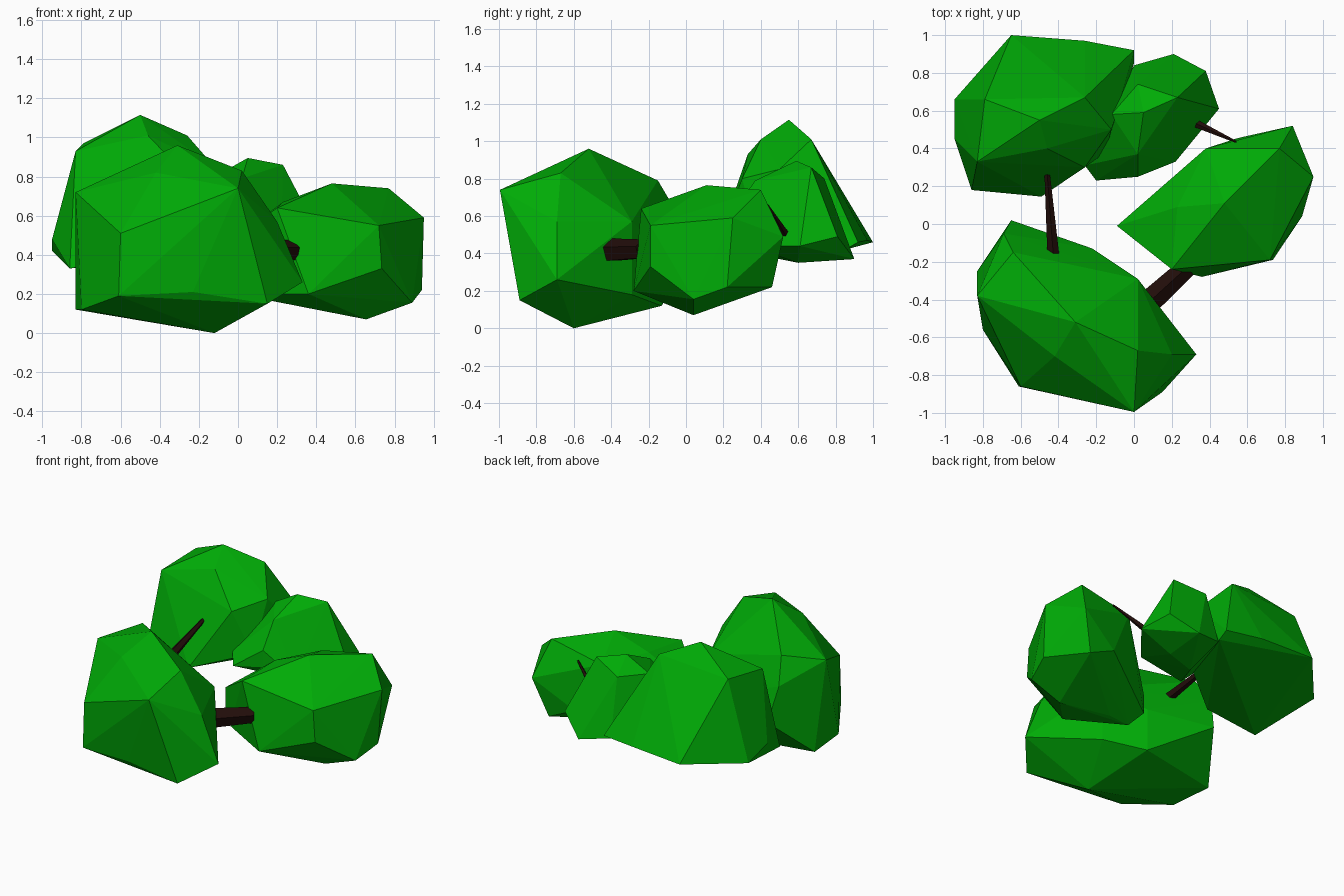
import bpy, bmesh
from mathutils import Vector


def material(name, rgb):
    m = bpy.data.materials.new(name)
    m.diffuse_color = (*rgb, 1)
    return m


LEAF = material("leaf_green", (0.0, 0.41, 0.002))
BARK = material("dark_bark", (0.016, 0.004, 0.003))


def finish(bm, name, mat):
    bmesh.ops.recalc_face_normals(bm, faces=bm.faces)
    mesh = bpy.data.meshes.new(name)
    bm.to_mesh(mesh)
    bm.free()
    mesh.materials.append(mat)
    bpy.context.collection.objects.link(bpy.data.objects.new(name, mesh))


def clump(name, corners):
    """Faceted foliage: the hull around a few corner points."""
    bm = bmesh.new()
    for c in corners:
        bm.verts.new(c)
    bmesh.ops.convex_hull(bm, input=bm.verts)
    bmesh.ops.delete(bm, geom=[v for v in bm.verts if not v.link_faces], context='VERTS')
    finish(bm, name, LEAF)


def branch(name, start, end, r1, r2, sides=5):
    """Tapered low-poly branch between two points."""
    a, b = Vector(start), Vector(end)
    bm = bmesh.new()
    bmesh.ops.create_cone(bm, cap_ends=True, segments=sides, radius1=r1, radius2=r2,
                          depth=(b - a).length)
    turn = (b - a).to_track_quat('Z', 'Y').to_matrix().to_4x4()
    turn.translation = (a + b) / 2
    bmesh.ops.transform(bm, matrix=turn, verts=bm.verts)
    finish(bm, name, BARK)


# large front clump
clump("front_foliage", [
    (-.31, -.52, .96), (-.42, -.70, .82), (.02, -.67, .83), (0, -.995, .74),
    (-.64, -.15, .79), (-.69, -.05, .62), (-.83, -.38, .72), (-.65, .02, .38),
    (.02, -.29, .57), (.20, -.69, .57), (.33, -.69, .26), (.15, -.89, .15),
    (-.60, -.86, .51), (-.61, -.86, .19), (-.23, -.90, .21), (-.12, -.60, 0),
    (-.83, -.25, .12), (-.80, -.56, .12), (.02, -.29, .18), (-.22, -.13, .12),
    (-.22, -.13, .42)])

# right clump
clump("right_foliage", [
    (.48, .11, .765), (.77, .40, .74), (.20, -.24, .64), (.23, .09, .67),
    (.38, .40, .66), (-.09, -.01, .43), (-.09, -.01, .29), (-.01, -.07, .20),
    (.95, .25, .59), (.72, -.19, .55), (.735, -.19, .33), (.36, -.28, .20),
    (.655, .04, .07), (.89, .04, .155), (.94, .22, .22), (.84, .52, .49),
    (.55, .455, .31), (.75, .46, .22), (.20, 0, .16)])

# tall rear left clump
clump("rear_left_foliage", [
    (-.50, .55, 1.115), (-.26, .67, 1.01), (-.46, .40, 1.01), (-.79, .66, .97),
    (-.83, .33, .93), (-.12, .50, .85), (-.26, .30, .80), (-.49, .145, .40),
    (-.86, .18, .33), (-.95, .45, .48), (-.95, .66, .42), (-.65, 1.0, .46),
    (-.26, .97, .47), (0, .92, .46), (0, .85, .42), (-.15, .38, .50)])

# small rear right clump
clump("rear_right_foliage", [
    (.05, .59, .895), (.23, .67, .86), (.02, .74, .80), (.02, .37, .79),
    (-.12, .58, .80), (.38, .81, .49), (.21, .90, .37), (.45, .61, .44),
    (.22, .33, .44), (.02, .25, .50), (.02, .25, .62), (-.20, .23, .46),
    (-.26, .31, .52), (0, .84, .41), (.20, .60, .35), (-.05, .50, .37)])

# connecting branches
branch("lower_branch", (-.06, -.54, .41), (.28, -.23, .42), .075, .055)
branch("upper_branch", (-.42, -.26, .58), (-.46, .27, .70), .037, .015)
branch("thin_branch", (.18, .60, .39), (.54, .435, .66), .034, .006)
